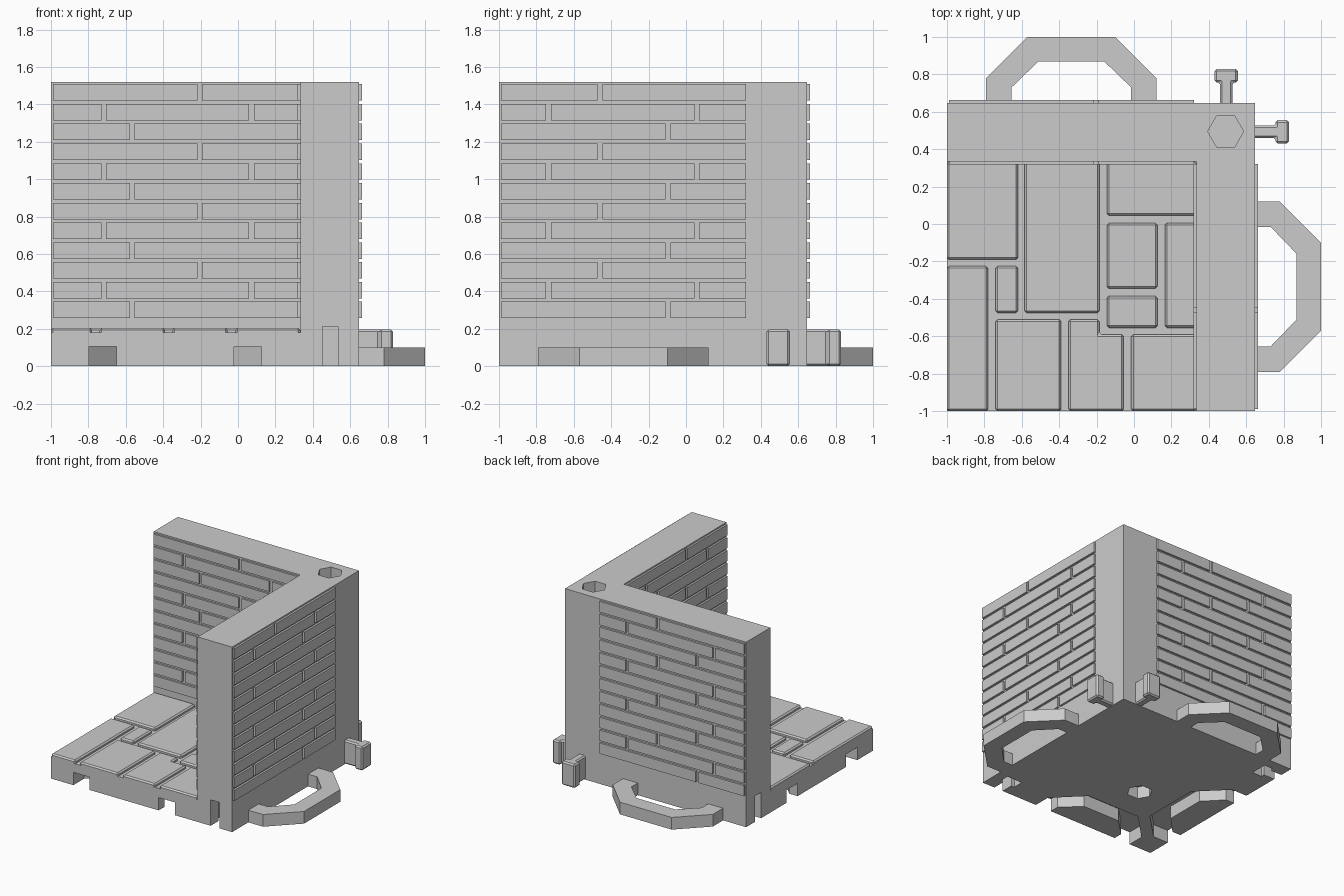
import bpy
import bmesh
import math

if "Cube" in bpy.data.objects:
    bpy.data.objects.remove(bpy.data.objects["Cube"])

stone_grey = bpy.data.materials.new("stone_grey")
stone_grey.use_nodes = True
GREY = (0.6, 0.6, 0.6, 1)
stone_grey.diffuse_color = GREY
stone_grey.node_tree.nodes["Principled BSDF"].inputs["Base Color"].default_value = GREY

EDGE = 0.647     # outer wall face
INNER = 0.333    # inner wall face
TOP = 1.52
PITCH = EDGE + 1  # tile size, distance from a plug to its matching socket


def prisms(name, shapes, bevel=0):
    """One object made of upright prisms, each (outline, bottom, top)."""
    bm = bmesh.new()
    for outline, low, high in shapes:
        face = bm.faces.new([bm.verts.new((x, y, low)) for x, y in outline])
        grown = bmesh.ops.extrude_face_region(bm, geom=[face])["geom"]
        verts = [v for v in grown if isinstance(v, bmesh.types.BMVert)]
        bmesh.ops.translate(bm, verts=verts, vec=(0, 0, high - low))
    bmesh.ops.recalc_face_normals(bm, faces=bm.faces)
    mesh = bpy.data.meshes.new(name)
    bm.to_mesh(mesh)
    bm.free()
    mesh.materials.append(stone_grey)
    obj = bpy.data.objects.new(name, mesh)
    bpy.context.collection.objects.link(obj)
    if bevel:
        mod = obj.modifiers.new("bevel", "BEVEL")
        mod.width = bevel
        mod.segments = 1
    return obj


def rect(x0, x1, y0, y1):
    return [(x0, y0), (x1, y0), (x1, y1), (x0, y1)]


def swap(outline):
    return [(y, x) for x, y in outline]


def shift_y(outline, dy):
    return [(x, y + dy) for x, y in outline]


def hexagon(cx, cy, r):
    return [(cx + r * math.cos(i * math.pi / 3), cy + r * math.sin(i * math.pi / 3))
            for i in range(6)]


def loop_outline(root, gap=0):
    """Half-octagon loop with its feet at y = root."""
    mid = -0.335
    outer = [(0.455, root), (0.455, 0.78), (0.235, 1.0)]
    inner = [(0.175, 0.87), (0.32, 0.73), (0.32, root)]
    outer = [(x + gap, y + (gap if y > root else 0)) for x, y in outer]
    inner = [(x - gap, y - (gap if y > root else 0)) for x, y in inner]
    right = [(mid + x, y) for x, y in outer]
    left = [(mid - x, y) for x, y in reversed(outer)]
    left_in = [(mid - x, y) for x, y in reversed(inner)]
    right_in = [(mid + x, y) for x, y in inner]
    return right + left + left_in + right_in


def clip_outline(root, gap=0):
    """T-shaped clip with its stem starting at y = root."""
    cx, stem, head = 0.493, 0.033 + gap, 0.062 + gap
    neck, tip = 0.757 - gap, 0.828 + gap
    return [(cx - stem, root), (cx + stem, root), (cx + stem, neck), (cx + head, neck),
            (cx + head, tip), (cx - head, tip), (cx - head, neck), (cx - stem, neck)]


# Base and the two walls
base = prisms("floor_base", [(rect(-1, EDGE, -1, EDGE), 0, 0.18)])
walls_outline = [(-1, INNER), (INNER, INNER), (INNER, -1), (EDGE, -1), (EDGE, EDGE), (-1, EDGE)]
walls = prisms("corner_walls", [(walls_outline, 0.1, TOP)])

# Sockets cut from the underside, and the peg hole on top
loop_cut = shift_y(loop_outline(EDGE - 0.05, 0.006), -PITCH)
clip_cut = shift_y(clip_outline(EDGE - 0.05, 0.008), -PITCH)
cut_shapes = [(hexagon(-0.35, -0.35, 0.098), -0.1, 0.1),
              (hexagon(0.49, 0.495, 0.096), TOP - 0.1, TOP + 0.1)]
for cut, depth in ((loop_cut, 0.105), (clip_cut, 0.213)):
    cut_shapes += [(cut, -0.1, depth), (swap(cut), -0.1, depth)]
cutter = prisms("socket_cutter", cut_shapes)
cutter.hide_render = True


def boolean(obj, other, operation):
    mod = obj.modifiers.new(operation, "BOOLEAN")
    mod.operation = operation
    mod.solver = "EXACT"
    mod.object = other
    bpy.context.view_layer.objects.active = obj
    bpy.ops.object.modifier_apply(modifier=mod.name)
    bpy.data.objects.remove(other)


boolean(base, walls, "UNION")
boolean(base, cutter, "DIFFERENCE")
base.name = "base_and_walls"

# Brick courses, repeating every three rows from the top
JOINT = 0.0125


def bricks(name, splits, near, far, swapped):
    shapes = []
    for row in range(12):
        low = 1.42 - row * 0.1057
        ends = [-0.99 - JOINT] + splits[row % 3] + [0.322 + JOINT]
        for a, b in zip(ends, ends[1:]):
            outline = rect(a + JOINT, b - JOINT, near, far)
            shapes.append((swap(outline) if swapped else outline, low, low + 0.088))
    prisms(name, shapes)


back_splits = [[-0.205], [-0.717, 0.072], [-0.565]]
side_splits = [[-0.46], [-0.735, 0.058], [-0.096]]
for wall, splits, swapped in (("back", back_splits, False), ("left", side_splits, True)):
    bricks(wall + "_wall_outer_bricks", splits, EDGE - 0.01, EDGE + 0.016, swapped)
    bricks(wall + "_wall_inner_bricks", splits, INNER - 0.015, INNER + 0.01, swapped)

# Floor slabs
slabs = [
    rect(-1, -0.62, -0.19, 0.333), rect(-0.585, -0.185, -0.475, 0.333),
    rect(-0.145, 0.333, 0.045, 0.333), rect(-0.145, 0.125, -0.345, 0.005),
    rect(0.165, 0.333, -0.555, 0.005), rect(-0.145, 0.125, -0.555, -0.385),
    rect(-1, -0.78, -1, -0.225), rect(-0.74, -0.62, -0.475, -0.225),
    rect(-0.74, -0.39, -1, -0.51), rect(-0.015, 0.333, -1, -0.59),
    [(-0.35, -1), (-0.055, -1), (-0.055, -0.59), (-0.185, -0.59), (-0.185, -0.51), (-0.35, -0.51)],
]
prisms("floor_slabs", [(s, 0.165, 0.205) for s in slabs], bevel=0.011)

# Connector loops and clips on the back and left sides
for side, turn in (("back", list), ("left", swap)):
    prisms(side + "_loop", [(turn(loop_outline(EDGE - 0.005)), 0, 0.1)])
    prisms(side + "_clip", [(turn(clip_outline(EDGE - 0.02)), 0.002, 0.197)], bevel=0.011)
